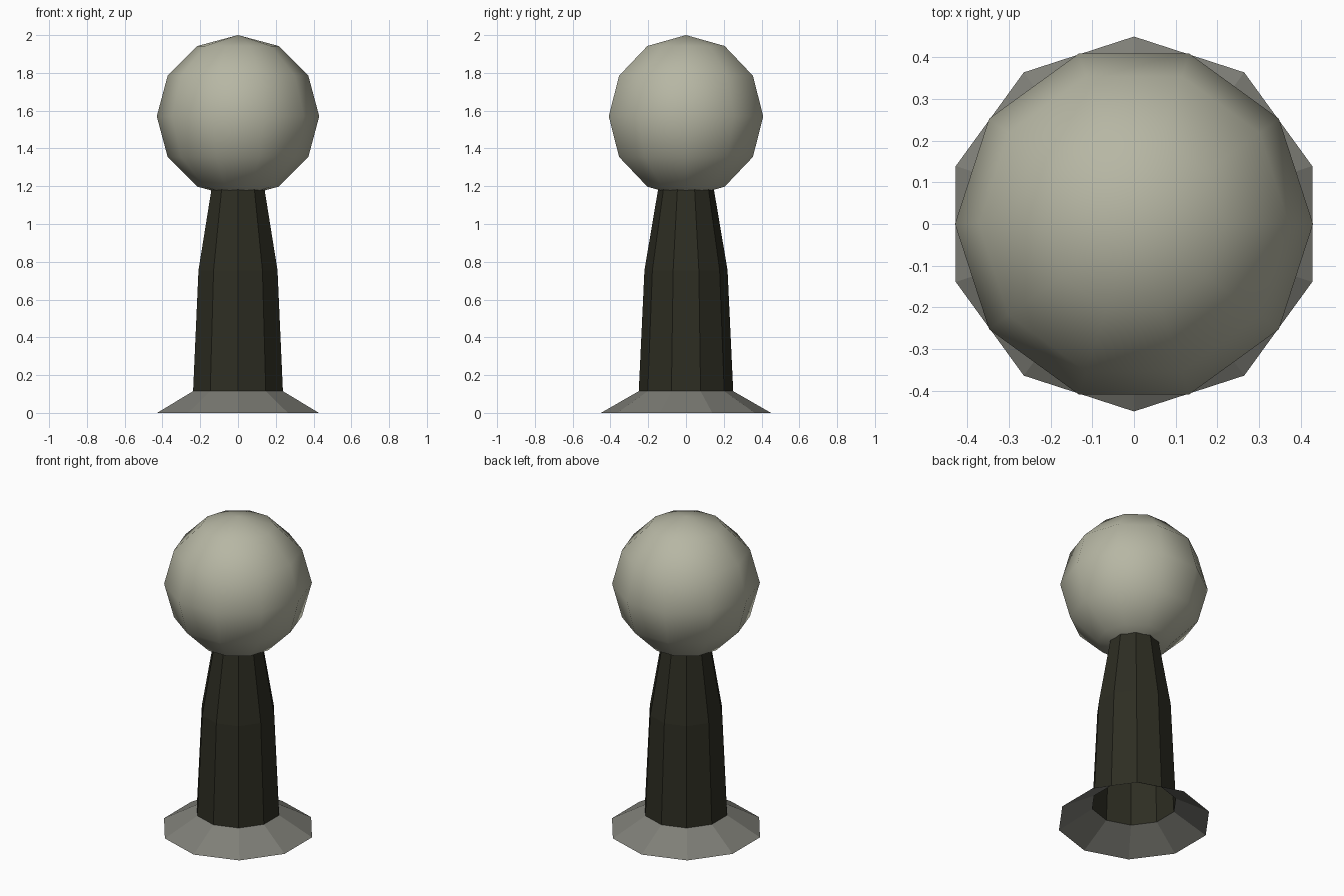
import bpy, bmesh, math
from mathutils import Matrix

if "Cube" in bpy.data.objects:
    bpy.data.objects.remove(bpy.data.objects["Cube"])

SIDES = 10


def material(name, rgb):
    m = bpy.data.materials.new(name)
    m.diffuse_color = (*rgb, 1.0)
    m.use_nodes = True
    m.node_tree.nodes["Principled BSDF"].inputs["Base Color"].default_value = m.diffuse_color
    return m


def add_object(name, bm, mat, smooth=False):
    for f in bm.faces:
        f.smooth = smooth
    me = bpy.data.meshes.new(name)
    bm.to_mesh(me)
    bm.free()
    me.materials.append(mat)
    ob = bpy.data.objects.new(name, me)
    bpy.context.collection.objects.link(ob)
    return ob


def lathe(name, profile, mat):
    """Open ten-sided shell through (radius, height) pairs, a corner facing front."""
    bm = bmesh.new()
    rings = []
    for r, z in profile:
        angles = [math.pi / 2 + 2 * math.pi * i / SIDES for i in range(SIDES)]
        rings.append([bm.verts.new((r * math.cos(a), r * math.sin(a), z)) for a in angles])
    for low, high in zip(rings, rings[1:]):
        for i in range(SIDES):
            j = (i + 1) % SIDES
            bm.faces.new((low[i], low[j], high[j], high[i]))
    return add_object(name, bm, mat)


pale = material("pale grey green", (0.47, 0.47, 0.37))
grey = material("mid grey", (0.21, 0.21, 0.185))
dark = material("dark olive", (0.026, 0.026, 0.016))

# Sloping foot and tapered post, both open underneath
lathe("base_flange", [(0.45, 0.0), (0.25, 0.115)], grey)
lathe("post", [(0.25, 0.115), (0.22, 0.755), (0.148, 1.182)], dark)

# Smooth low-poly ball on top
bm = bmesh.new()
bmesh.ops.create_uvsphere(
    bm, u_segments=SIDES, v_segments=6, radius=0.43,
    matrix=Matrix.Translation((0, 0, 1.57)) @ Matrix.Rotation(math.pi / 2, 4, "Z"))
add_object("ball", bm, pale, smooth=True)
